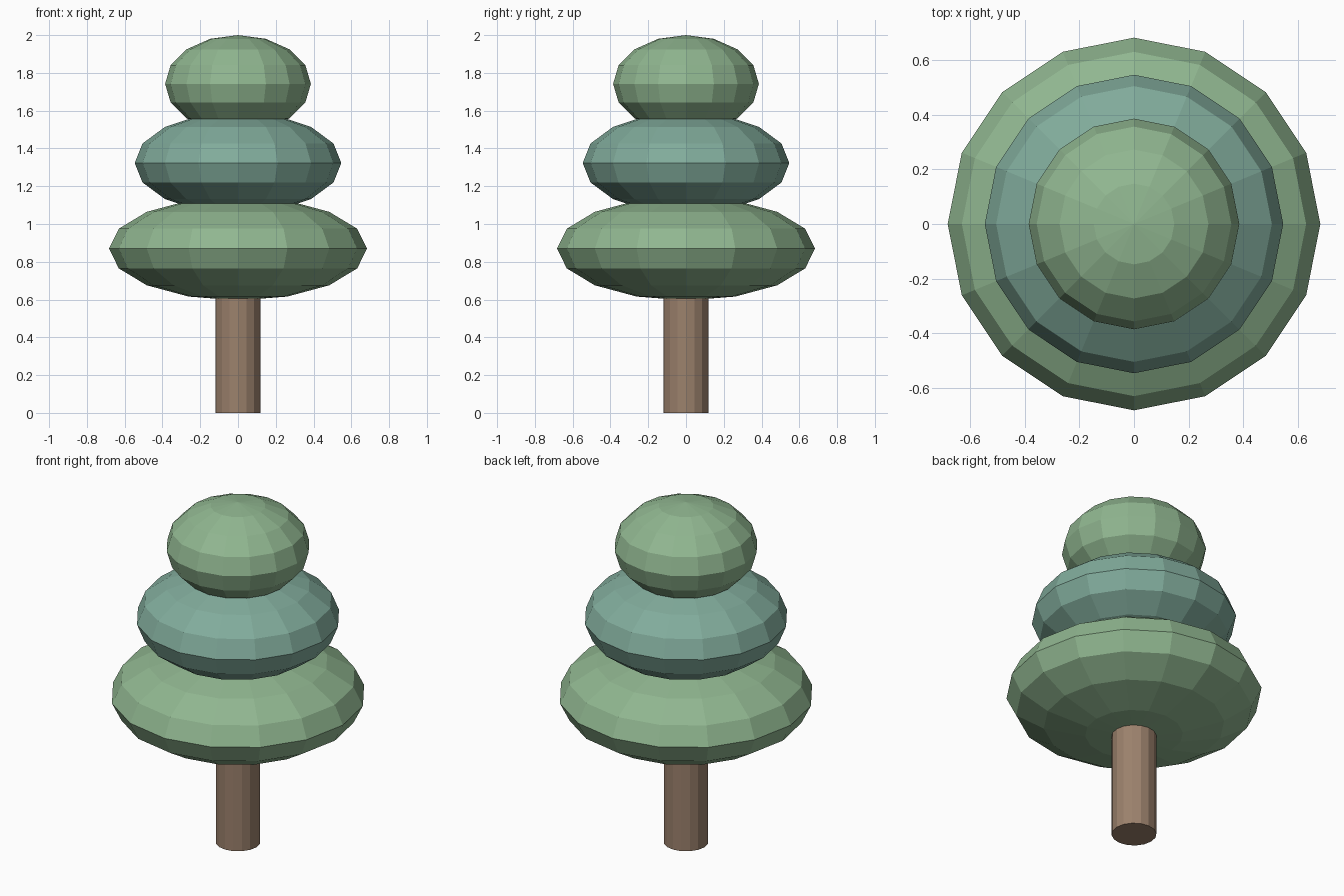
import bpy

if "Cube" in bpy.data.objects:
    bpy.data.objects.remove(bpy.data.objects["Cube"])


def paint(obj, name, rgb):
    mat = bpy.data.materials.get(name) or bpy.data.materials.new(name)
    mat.diffuse_color = (*rgb, 1)
    mat.use_nodes = True
    mat.node_tree.nodes["Principled BSDF"].inputs["Base Color"].default_value = mat.diffuse_color
    obj.data.materials.append(mat)


def foliage(name, radius, half_height, z, mat_name, rgb):
    # squashed low-poly ball
    bpy.ops.mesh.primitive_uv_sphere_add(segments=16, ring_count=8, radius=1, location=(0, 0, z))
    obj = bpy.context.object
    obj.name = name
    obj.scale = (radius, radius, half_height)
    bpy.ops.object.transform_apply(location=False, rotation=False, scale=True)
    paint(obj, mat_name, rgb)


GREEN = ("leaf_green", (0.28, 0.47, 0.28))
TEAL = ("leaf_teal", (0.22, 0.41, 0.33))

# Trunk, running up into the lowest foliage ball
bpy.ops.mesh.primitive_cylinder_add(vertices=16, radius=0.12, depth=0.7, location=(0, 0, 0.35))
trunk = bpy.context.object
trunk.name = "trunk"
paint(trunk, "bark", (0.33, 0.22, 0.15))

# Three stacked foliage tiers
foliage("lower_foliage", 0.683, 0.275, 0.87, *GREEN)
foliage("middle_foliage", 0.547, 0.27, 1.323, *TEAL)
foliage("top_foliage", 0.386, 0.258, 1.742, *GREEN)
